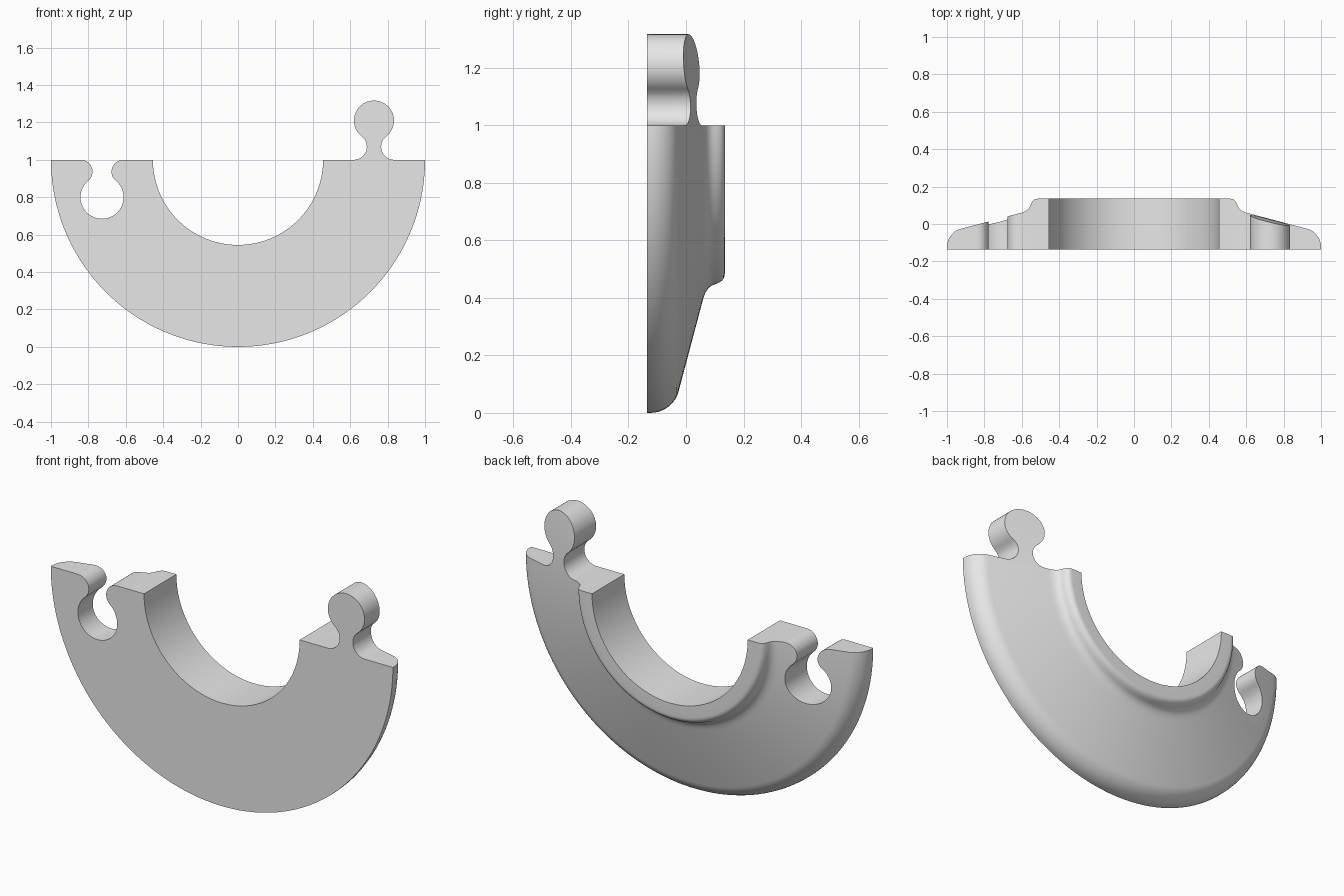
import bpy, bmesh
from math import sin, cos, pi, sqrt, atan2, radians
from mathutils import Vector
from mathutils.geometry import interpolate_bezier

cube = bpy.data.objects.get("Cube")
if cube:
    bpy.data.objects.remove(cube, do_unlink=True)

grey = bpy.data.materials.new("plain grey")
grey.use_nodes = True
grey.diffuse_color = (0.8, 0.8, 0.8, 1)
grey.node_tree.nodes["Principled BSDF"].inputs["Base Color"].default_value = (0.8, 0.8, 0.8, 1)

BACK, FRONT, AXIS_Z = 0.135, -0.135, 1.0


def make_object(name, bm):
    bmesh.ops.recalc_face_normals(bm, faces=bm.faces)
    mesh = bpy.data.meshes.new(name)
    bm.to_mesh(mesh)
    bm.free()
    mesh.materials.append(grey)
    obj = bpy.data.objects.new(name, mesh)
    bpy.context.collection.objects.link(obj)
    return obj


def bezier(*pts):
    return [(p.x, p.y) for p in interpolate_bezier(*[Vector(p) for p in pts], 10)]


def arc(cx, cz, r, start, end, steps):
    angles = [start + (end - start) * i / steps for i in range(steps + 1)]
    return [(cx + r * cos(a), cz + r * sin(a)) for a in angles]


def connector(cx, side, head_r, fillet_r, head_h):
    """Round head on a filleted neck, from -x to +x; side is +1 up, -1 down."""
    offset = sqrt((head_r + fillet_r) ** 2 - (head_h - fillet_r) ** 2)
    t = atan2(head_h - fillet_r, offset)
    half = arc(-offset, fillet_r, fillet_r, -pi / 2, t, 14)
    half += arc(0, head_h, head_r, pi + t, pi / 2, 24)[1:]
    whole = half + [(-x, z) for x, z in reversed(half[:-1])]
    return [(cx + x, AXIS_Z + side * z) for x, z in whole]


# Flange cross-section (radius, depth): rounded rim, sloping back, raised collar
profile = [(0.455, FRONT), (1.0, FRONT)]
profile += bezier((1.0, -0.122), (1.0, -0.08), (0.97, -0.038), (0.93, -0.027))
profile += bezier((0.61, 0.058), (0.585, 0.065), (0.565, 0.072), (0.555, 0.095))
profile += bezier((0.555, 0.095), (0.547, 0.118), (0.54, BACK), (0.515, BACK))[1:]
profile += [(0.455, BACK)]

# Lathe the section into a full ring
SEGMENTS = 160
bm = bmesh.new()
rings = []
for i in range(SEGMENTS):
    a = 2 * pi * (i + 0.5) / SEGMENTS
    rings.append([bm.verts.new((r * cos(a), y, AXIS_Z + r * sin(a))) for r, y in profile])
for i in range(SEGMENTS):
    a, b = rings[i], rings[(i + 1) % SEGMENTS]
    for j in range(len(profile)):
        k = (j + 1) % len(profile)
        bm.faces.new((a[j], a[k], b[k], b[j]))
flange = make_object("half_flange", bm)

# Outline of the half with its socket and tab, used to trim the ring
outline = [(-1.2, -0.2), (-1.2, AXIS_Z)]
outline += connector(-0.727, -1, 0.115, 0.063, 0.20)
outline += connector(0.727, 1, 0.107, 0.07, 0.21)
outline += [(1.2, AXIS_Z), (1.2, -0.2)]
bm = bmesh.new()
face = bm.faces.new([bm.verts.new((x, -0.3, z)) for x, z in outline])
extruded = bmesh.ops.extrude_face_region(bm, geom=[face])["geom"]
bmesh.ops.translate(bm, vec=(0, 0.6, 0),
                    verts=[v for v in extruded if isinstance(v, bmesh.types.BMVert)])
cutter = make_object("outline_cutter", bm)
cutter.hide_render = True

trim = flange.modifiers.new("trim", 'BOOLEAN')
trim.operation = 'INTERSECT'
trim.solver = 'EXACT'
trim.object = cutter
bpy.ops.object.select_all(action='DESELECT')
flange.select_set(True)
bpy.context.view_layer.objects.active = flange
bpy.ops.object.modifier_apply(modifier=trim.name)
bpy.data.objects.remove(cutter, do_unlink=True)
bpy.ops.object.shade_smooth_by_angle(angle=radians(30))
